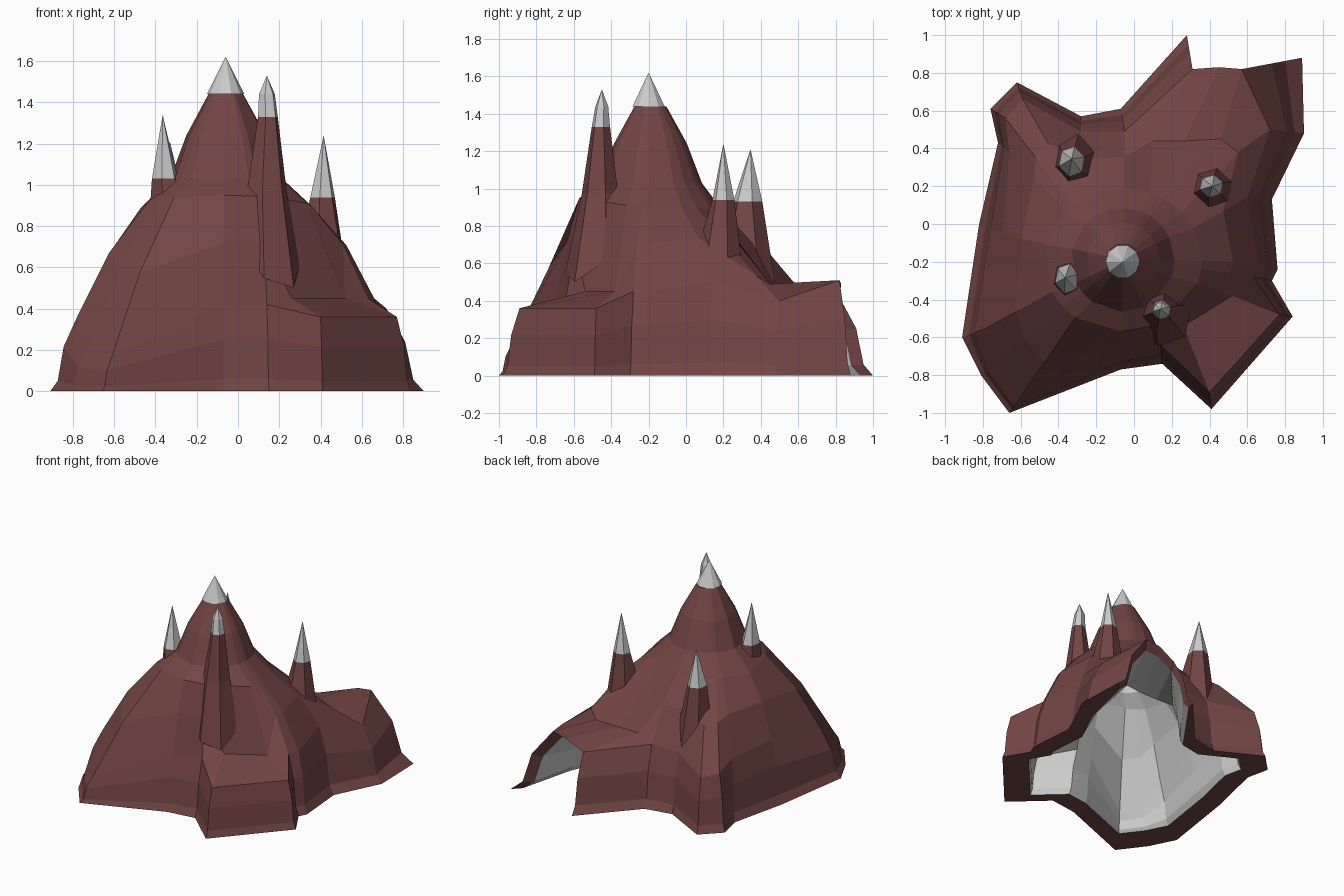
import bpy, bmesh, math
from mathutils import Vector

if "Cube" in bpy.data.objects:
    bpy.data.objects.remove(bpy.data.objects["Cube"])

def material(name, rgb):
    m = bpy.data.materials.new(name)
    m.diffuse_color = (*rgb, 1)
    m.use_nodes = True
    m.node_tree.nodes["Principled BSDF"].inputs["Base Color"].default_value = m.diffuse_color
    return m

ROCK = material("rock", (0.17, 0.06, 0.058))
PALE = material("pale_stone", (0.8, 0.8, 0.8))

def finish(bm, name, mats):
    me = bpy.data.meshes.new(name)
    bm.to_mesh(me)
    bm.free()
    for m in mats:
        me.materials.append(m)
    ob = bpy.data.objects.new(name, me)
    bpy.context.collection.objects.link(ob)
    return ob

# Footprint x, y and shoulder x, y, z, going round from the front left corner
PLAN = [
    (-.66, -1.0, -.61, -.93, .17), (-.07, -.77, -.07, -.69, .42),
    (.15, -.74, .14, -.64, .42), (.41, -.98, .40, -.89, .36),
    (.84, -.49, .77, -.48, .36), (.73, -.30, .63, -.28, .45),
    (.76, -.24, .66, -.20, .45), (.73, .13, .60, .14, .50),
    (.90, .48, .72, .50, .40), (.89, .88, .57, .82, .51),
    (.60, .86, .45, .83, .49), (.28, 1.0, .31, .82, .42),
    (-.07, .61, -.05, .49, .45), (-.28, .57, -.28, .49, .45),
    (-.62, .75, -.59, .66, .40), (-.76, .61, -.68, .56, .42),
    (-.72, .43, -.66, .38, .46), (-.82, 0, -.70, -.05, .45),
    (-.91, -.60, -.78, -.55, .36), (-.81, -.80, -.74, -.75, .19)]
# Inner edges of the flat front block and the cave roof
FOOT = {3: (.26, -.54, .45), 4: (.52, -.38, .45), 8: (.55, .38, .53),
        9: (.46, .45, .49), 10: (.27, .44, .48), 11: (.10, .44, .48)}
N, CX, CY, CAVE = len(PLAN), -.06, -.19, (9, 10)

columns = []
for i, (x, y, sx, sy, sz) in enumerate(PLAN):
    base, top = Vector((x, y, 0)), Vector((sx, sy, sz))
    a = math.atan2(sy - CY, sx - CX)
    front = max(0, -math.sin(a))
    mid = Vector((CX + .42 * math.cos(a), CY + .38 * math.sin(a), .89 + .06 * front))
    col = []
    for h, s in ((0, 0), (.14, .28), (.6, .5), (1, 1)):
        p = base.lerp(top, s)
        p.z = sz * h
        col.append(p)
    bulge = Vector((0, 0, .06))
    col.append(Vector(FOOT[i]) if i in FOOT else top.lerp(mid, .45) + bulge)
    col.append(mid)
    for z, r in ((1.03, .275), (1.24, .195), (1.44, .085)):
        col.append(Vector((CX + r * math.cos(a), CY + r * math.sin(a), z)))
    columns.append(col)

# Hollow mountain: outer skin, then a smaller grey cavity joined along open edges
bm = bmesh.new()
grid = [[bm.verts.new(p) for p in c] for c in columns]
for i in range(N):
    a, b = grid[i], grid[(i + 1) % N]
    for k in range(len(a) - 1):
        if not (i in CAVE and k < 3):
            bm.faces.new((a[k], b[k], b[k + 1], a[k + 1]))
bm.faces.new([c[-1] for c in grid])
bmesh.ops.delete(bm, geom=[v for v in bm.verts if not v.link_faces], context='VERTS')
outer = list(bm.faces)
rims = [e for e in bm.edges if e.is_boundary]
inner = {}
for v in list(bm.verts):
    lip = v.co.y > .8
    k = .93 if lip else .80
    inner[v] = bm.verts.new((v.co.x * k, v.co.y * k, v.co.z * (.9 if lip else .82)))
rim_pairs = [(e.link_loops[0].vert, e.link_loops[0].link_loop_next.vert) for e in rims]
for f in outer:
    bm.faces.new([inner[v] for v in reversed(f.verts)]).material_index = 1
for a, b in rim_pairs:
    bm.faces.new((b, a, inner[a], inner[b]))
finish(bm, "mountain_body", [ROCK, PALE])

def loft(name, rings, sides, mat, turn=0.0, tilt=0.0):
    """Stack of polygons (x, y, z, rx, ry); a zero radius makes a tip.
    Tilt slopes the first ring up towards the summit to follow the hillside."""
    bm = bmesh.new()
    prev = None
    for x, y, z, rx, ry in rings:
        if rx == 0:
            tip = bm.verts.new((x, y, z))
            for j in range(sides):
                bm.faces.new((prev[j], prev[(j + 1) % sides], tip))
            break
        uphill = Vector((CX - x, CY - y, 0)).normalized()
        cur = []
        for j in range(sides):
            t = turn + math.tau * j / sides
            off = Vector((rx * math.cos(t), ry * math.sin(t), 0))
            rise = 0 if prev else tilt * off.dot(uphill)
            cur.append(bm.verts.new((x + off.x, y + off.y, z + rise)))
        if prev:
            for j in range(sides):
                n = (j + 1) % sides
                bm.faces.new((prev[j], prev[n], cur[n], cur[j]))
        prev = cur
    finish(bm, name, [mat] if mat else [])

# Snow cap of the main summit
loft("summit_snow", [(CX, -.2, 1.44, .09, .09), (CX, -.2, 1.62, 0, 0)], 10, None)

# Side spires: rock stem rings, then snow rings
SPIRES = {
    "left": ([(-.33, -.29, .86, .11, .11), (-.355, -.29, 1.03, .065, .08)],
             [(-.365, -.285, 1.34, 0, 0)]),
    "front": ([(.16, -.48, .66, .15, .17), (.14, -.46, .97, .10, .10),
               (.145, -.455, 1.33, .05, .05)],
              [(.14, -.45, 1.44, .04, .035), (.14, -.45, 1.53, 0, 0)]),
    "right": ([(.42, .19, .62, .12, .12), (.41, .2, .94, .062, .06)],
              [(.415, .2, 1.24, 0, 0)]),
    "back": ([(-.32, .34, .60, .12, .14), (-.33, .33, .93, .07, .08)],
             [(-.33, .345, 1.21, 0, 0)]),
}
for name, (stem, snow) in SPIRES.items():
    loft(name + "_spire", stem, 6, ROCK, .3, 1.0)
    loft(name + "_spire_snow", [stem[-1]] + snow, 6, None, .3)
